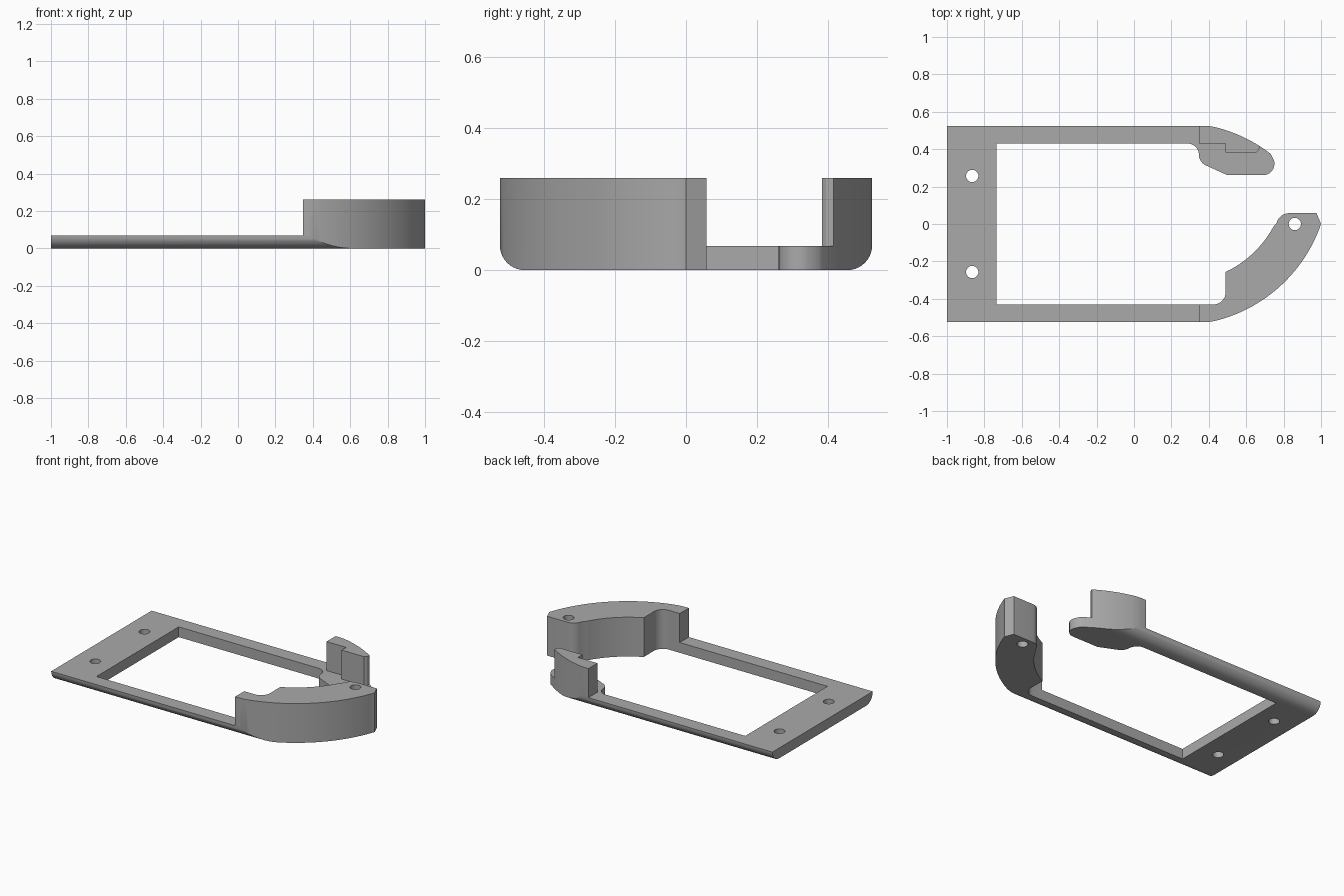
import bpy, bmesh, math
from math import cos, sin, pi

if "Cube" in bpy.data.objects:
    bpy.data.objects.remove(bpy.data.objects["Cube"], do_unlink=True)

LOW, TALL = 0.068, 0.26      # plate and arm heights
W, IN = 0.525, 0.43          # outer and inner half widths
STEP = 0.347                 # where the tall arms begin

grey = bpy.data.materials.new("plain grey")
grey.use_nodes = True
grey.diffuse_color = (0.4, 0.4, 0.4, 1)
grey.node_tree.nodes["Principled BSDF"].inputs["Base Color"].default_value = (0.4, 0.4, 0.4, 1)


def arc(cx, cy, r, a0, a1, n=10):
    """Points on an arc, angles in degrees."""
    angles = [math.radians(a0 + (a1 - a0) * i / n) for i in range(n + 1)]
    return [(cx + r * cos(a), cy + r * sin(a)) for a in angles]


def prism(name, points, start, end, axis="z"):
    """Closed outline extruded along z, or along x for a (y, z) outline."""
    place = (lambda p, h: (p[0], p[1], h)) if axis == "z" else (lambda p, h: (h, p[0], p[1]))
    bm = bmesh.new()
    face = bm.faces.new([bm.verts.new(place(p, start)) for p in points])
    top = bmesh.ops.extrude_face_region(bm, geom=[face])["geom"]
    shift = (0, 0, end - start) if axis == "z" else (end - start, 0, 0)
    bmesh.ops.translate(bm, vec=shift, verts=[v for v in top if isinstance(v, bmesh.types.BMVert)])
    bmesh.ops.recalc_face_normals(bm, faces=bm.faces)
    mesh = bpy.data.meshes.new(name)
    bm.to_mesh(mesh)
    bm.free()
    mesh.materials.append(grey)
    obj = bpy.data.objects.new(name, mesh)
    bpy.context.collection.objects.link(obj)
    return obj


def combine(target, other, operation):
    """Apply a boolean and discard the helper."""
    mod = target.modifiers.new(operation, "BOOLEAN")
    mod.operation, mod.object, mod.solver = operation, other, "EXACT"
    bpy.context.view_layer.update()
    result = bpy.data.meshes.new_from_object(target.evaluated_get(bpy.context.evaluated_depsgraph_get()))
    target.modifiers.clear()
    target.data = result
    bpy.data.objects.remove(other, do_unlink=True)


# Curved outer edge shared by both arms, from the straight side towards the tip
CX, CY, R = 0.243, 0.259, 0.8
def outer(sign, end):
    start = [(0.38, sign * W), (0.415, sign * 0.522)]
    return start + arc(CX, sign * -CY, R, sign * 75, sign * end, 24)

# Low open frame with the rounded finger at the back
finger = outer(1, 52.5) + arc(0.69, 0.322, 0.061, 35, -90) + [(0.5, 0.261), (0.447, 0.285)]
finger += arc(0.412, 0.372, 0.065, 250, 180) + arc(0.287, 0.37, 0.06, 0, 90)
frame = prism("frame", [(-1, W)] + finger + [(-0.735, IN), (-0.735, -IN), (0.38, -IN),
              (0.38, -W), (-1, -W)], 0, LOW)

# Tall curved arm at the front
inner = arc(0.83, -0.012, 0.07, 95, 165, 8) + arc(CX, CY, 0.572, -29, -64.5, 16)
front_arm = prism("front_arm", [(STEP, -W)] + outer(-1, 18.9) + [(1, 0), (0.976, 0.058)]
                  + inner + arc(0.425, -0.365, 0.065, 0, -90) + [(STEP, -IN)], 0, TALL)

# Tall stepped clip at the back
back_clip = prism("back_clip", [(STEP, W)] + outer(1, 57.5) + [(0.667, 0.395), (0.655, 0.383),
                  (0.49, 0.383), (0.49, IN), (STEP, IN)], 0.03, TALL)
combine(frame, front_arm, "UNION")
combine(frame, back_clip, "UNION")

# Rounded lower edges along both long sides
r = 0.07
section = arc(-W + r, r, r, 180, 270) + arc(W - r, r, r, 270, 360) + [(W, 0.4), (-W, 0.4)]
combine(frame, prism("rounded_envelope", section, -1.2, 1.2, "x"), "INTERSECT")

# Screw holes
for x, y in ((-0.865, 0.257), (-0.865, -0.257), (0.86, 0)):
    combine(frame, prism("hole_cutter", arc(x, y, 0.033, 0, 348.75, 31), -0.1, 0.4), "DIFFERENCE")

# Smooth curves, crisp corners
frame.name = "bracket_frame"
bpy.ops.object.select_all(action="DESELECT")
frame.select_set(True)
bpy.context.view_layer.objects.active = frame
bpy.ops.object.shade_smooth_by_angle(angle=math.radians(25))
